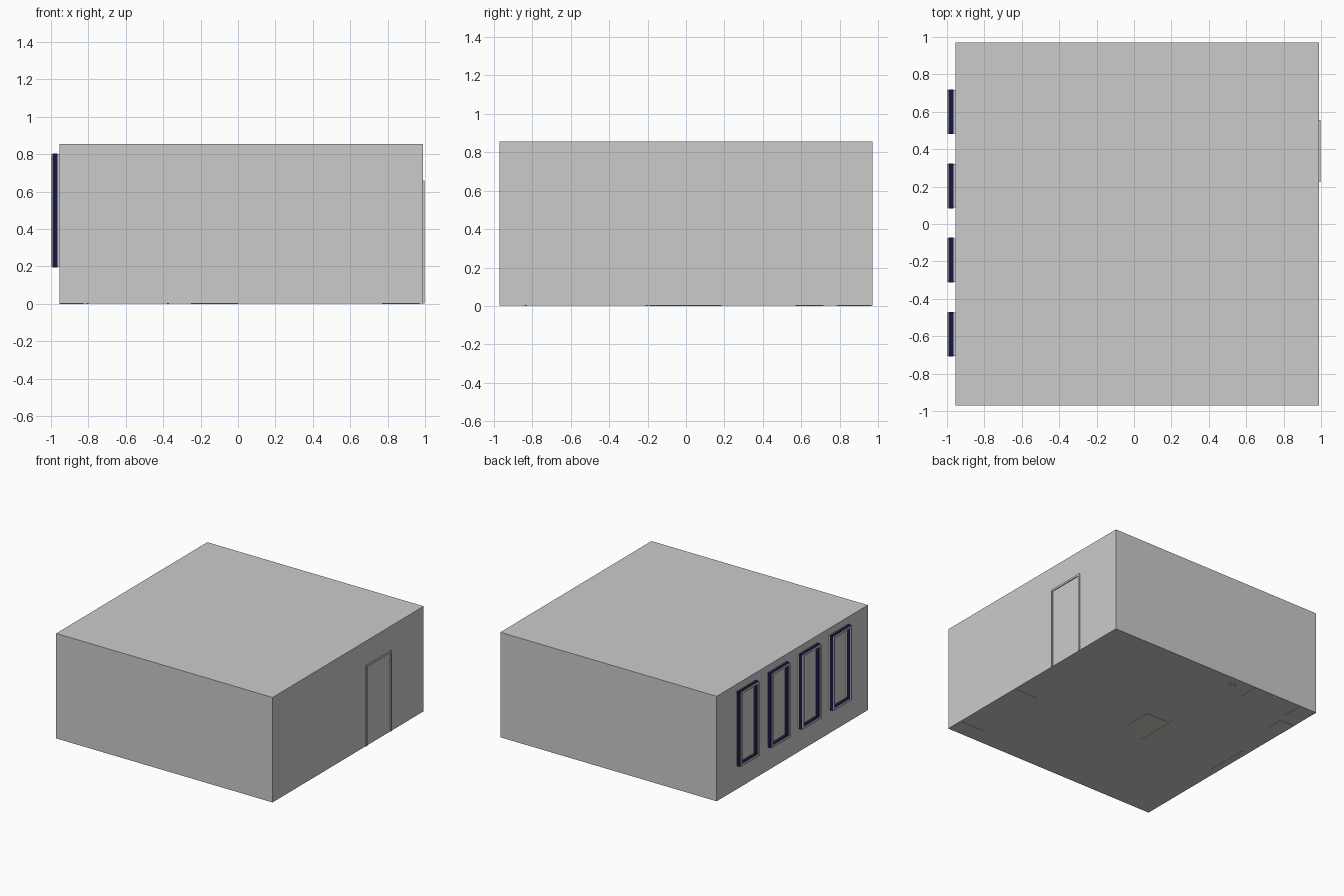
import bpy

if "Cube" in bpy.data.objects:
    bpy.data.objects.remove(bpy.data.objects["Cube"])

navy = bpy.data.materials.new("navy_paint")
navy.diffuse_color = (0.008, 0.008, 0.05, 1)
navy.use_nodes = True
navy.node_tree.nodes["Principled BSDF"].inputs["Base Color"].default_value = navy.diffuse_color
beige = bpy.data.materials.new("pale_wood")
beige.diffuse_color = (0.62, 0.62, 0.55, 1)
beige.use_nodes = True
beige.node_tree.nodes["Principled BSDF"].inputs["Base Color"].default_value = beige.diffuse_color


def boxes(name, spans, mat=None):
    """One object made of boxes given as (x0, x1, y0, y1, z0, z1)."""
    verts, faces = [], []
    for x0, x1, y0, y1, z0, z1 in spans:
        n = len(verts)
        verts += [(x, y, z) for z in (z0, z1)
                  for x, y in ((x0, y0), (x1, y0), (x1, y1), (x0, y1))]
        faces += [[n + i for i in f] for f in (
            (3, 2, 1, 0), (4, 5, 6, 7), (0, 1, 5, 4),
            (1, 2, 6, 5), (2, 3, 7, 6), (3, 0, 4, 7))]
    mesh = bpy.data.meshes.new(name)
    mesh.from_pydata(verts, [], faces)
    if mat:
        mesh.materials.append(mat)
    obj = bpy.data.objects.new(name, mesh)
    bpy.context.collection.objects.link(obj)
    return obj


def frame(name, x0, x1, y0, y1, z0, z1, w, mat=None, sill=True):
    """Rectangular frame facing along x, with bars of width w."""
    zb = z0 + w if sill else z0
    bars = [(x0, x1, y0, y0 + w, zb, z1 - w), (x0, x1, y1 - w, y1, zb, z1 - w),
            (x0, x1, y0, y1, z1 - w, z1)]
    if sill:
        bars.append((x0, x1, y0, y1, z0, zb))
    return boxes(name, bars, mat)


# Room shell
boxes("room_shell", [(-0.955, 0.99, -0.97, 0.97, 0.002, 0.855)])

# Door frame on the right wall
frame("door_frame", 0.985, 0.997, 0.225, 0.555, 0.002, 0.66, 0.016, sill=False)

# Four windows on the left wall: navy frame with narrow grey lips
for i in range(4):
    y = 0.6 - i * 0.3965
    frame(f"window_frame_{i}", -0.991, -0.964, y - 0.12, y + 0.12, 0.195, 0.803, 0.022, navy)
    d = 0.004
    frame(f"window_lip_{i}", -1.0, -0.95, y - 0.12 + d, y + 0.12 - d,
          0.195 + d, 0.803 - d, 0.013)

# Furniture standing in the room, its feet showing through the floor
H, T = 0.235, 0.012
boxes("right_wall_desk", [
    (0.77, 0.97, -0.84, -0.84 + T, 0, H), (0.77, 0.97, -0.21, -0.21 + T, 0, H),
    (0.76, 0.975, -0.85, -0.19, H, H + T)], beige)
boxes("back_wall_desk", [
    (-0.81, -0.81 + T, 0.785, 0.965, 0, H), (-0.38, -0.38 + T, 0.785, 0.965, 0, H),
    (-0.82, -0.36, 0.775, 0.965, H, H + T)], beige)
boxes("central_table", [
    (-0.91, -0.91 + T, -0.19, -0.015, 0, H), (-0.91, -0.91 + T, 0.01, 0.185, 0, H),
    (-0.225, -0.225 + T, -0.19, 0.185, 0, H), (-0.92, -0.205, -0.2, 0.195, H, H + T)], beige)
boxes("central_cabinet", [(-0.2, 0.0, -0.072, 0.155, 0, 0.2)], beige)
boxes("corner_cabinet", [(-0.954, -0.825, 0.57, 0.715, 0, 0.2)], beige)

# Swivel stool with crossed feet near the back wall
boxes("stool", [
    (-0.25, -0.17, 0.882, 0.892, 0, 0.015), (-0.215, -0.205, 0.847, 0.927, 0, 0.015),
    (-0.217, -0.203, 0.88, 0.894, 0.015, 0.14), (-0.27, -0.15, 0.83, 0.95, 0.14, 0.16)], beige)
